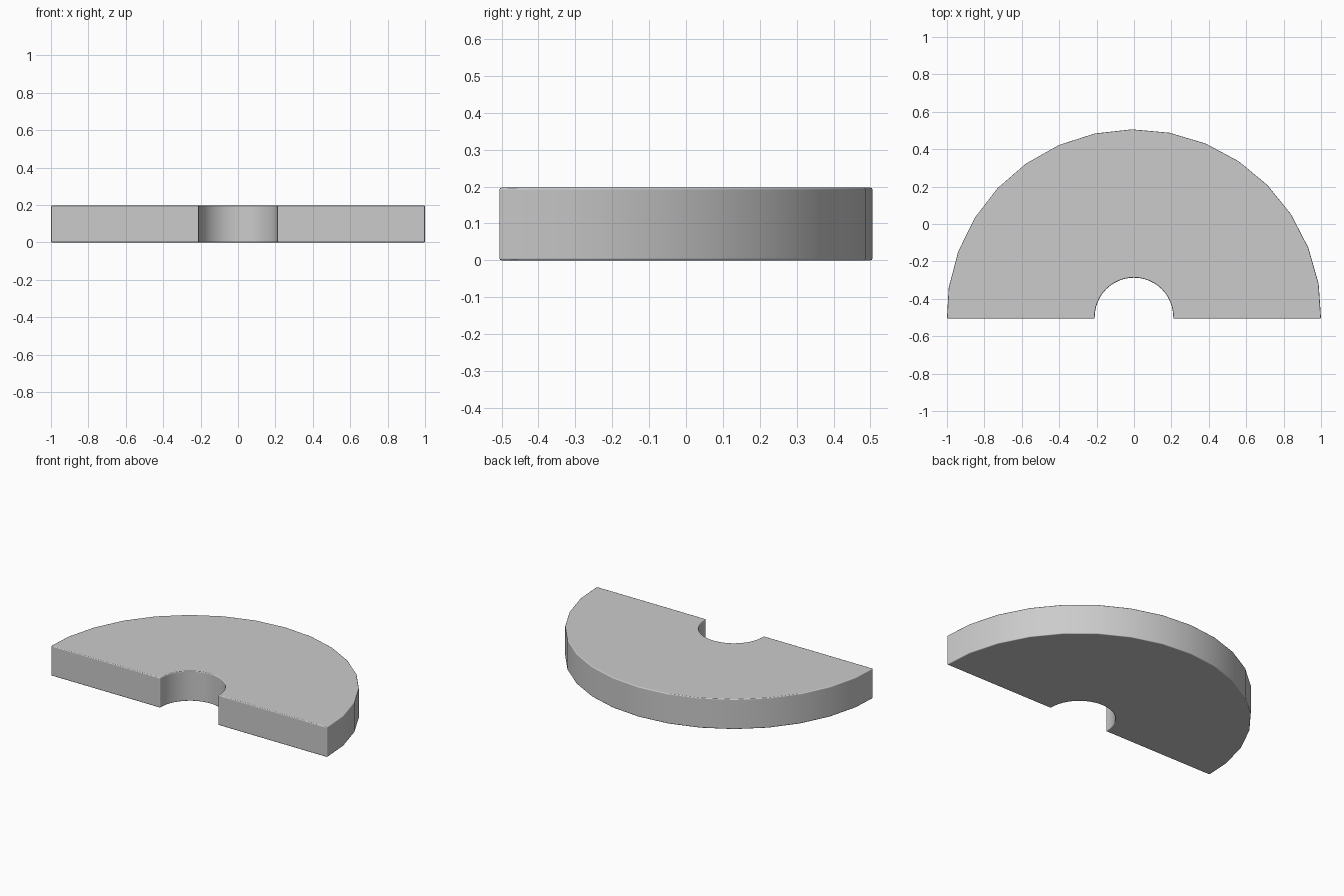
import bpy, bmesh
from math import cos, sin, radians, pi

cube = bpy.data.objects.get("Cube")
if cube:
    bpy.data.objects.remove(cube, do_unlink=True)

HEIGHT = 0.197
FRONT = -0.506
CENTRE_Y = -0.497
OUTER, INNER = 1.003, 0.21
HOLE_STEPS = 24

grey = bpy.data.materials.new("plain grey")
grey.use_nodes = True
colour = (0.6, 0.6, 0.6, 1)
grey.diffuse_color = colour
grey.node_tree.nodes["Principled BSDF"].inputs["Base Color"].default_value = colour


def arc(radius, angles):
    return [(radius * cos(a), CENTRE_Y + radius * sin(a)) for a in angles]


# Half-ring outline: coarse outer rim, then fine notch, closed by the flat front
rim = arc(OUTER, [radians(10.2 + 11.49 * i) for i in range(15)])
notch = arc(INNER, [pi * (1 - i / HOLE_STEPS) for i in range(HOLE_STEPS + 1)])
outline = ([(1, FRONT)] + rim + [(-1, FRONT), (-INNER, FRONT)]
           + notch + [(INNER, FRONT)])

# Extrude the outline into a slab
bm = bmesh.new()
base = bm.faces.new([bm.verts.new((x, y, 0)) for x, y in outline])
top = bmesh.ops.extrude_face_region(bm, geom=[base])
verts = [v for v in top["geom"] if isinstance(v, bmesh.types.BMVert)]
bmesh.ops.translate(bm, verts=verts, vec=(0, 0, HEIGHT))
bmesh.ops.recalc_face_normals(bm, faces=bm.faces)
mesh = bpy.data.meshes.new("half_ring_slab")
bm.to_mesh(mesh)
bm.free()
mesh.materials.append(grey)
slab = bpy.data.objects.new("half_ring_slab", mesh)
bpy.context.collection.objects.link(slab)

# Small softened edges and smooth curved walls
bpy.context.view_layer.objects.active = slab
slab.select_set(True)
bpy.ops.object.shade_smooth_by_angle(angle=radians(50))
bevel = slab.modifiers.new("soft_edges", "BEVEL")
bevel.width = 0.006
bevel.segments = 2
bevel.limit_method = "ANGLE"
bevel.angle_limit = radians(50)
bevel.harden_normals = True
